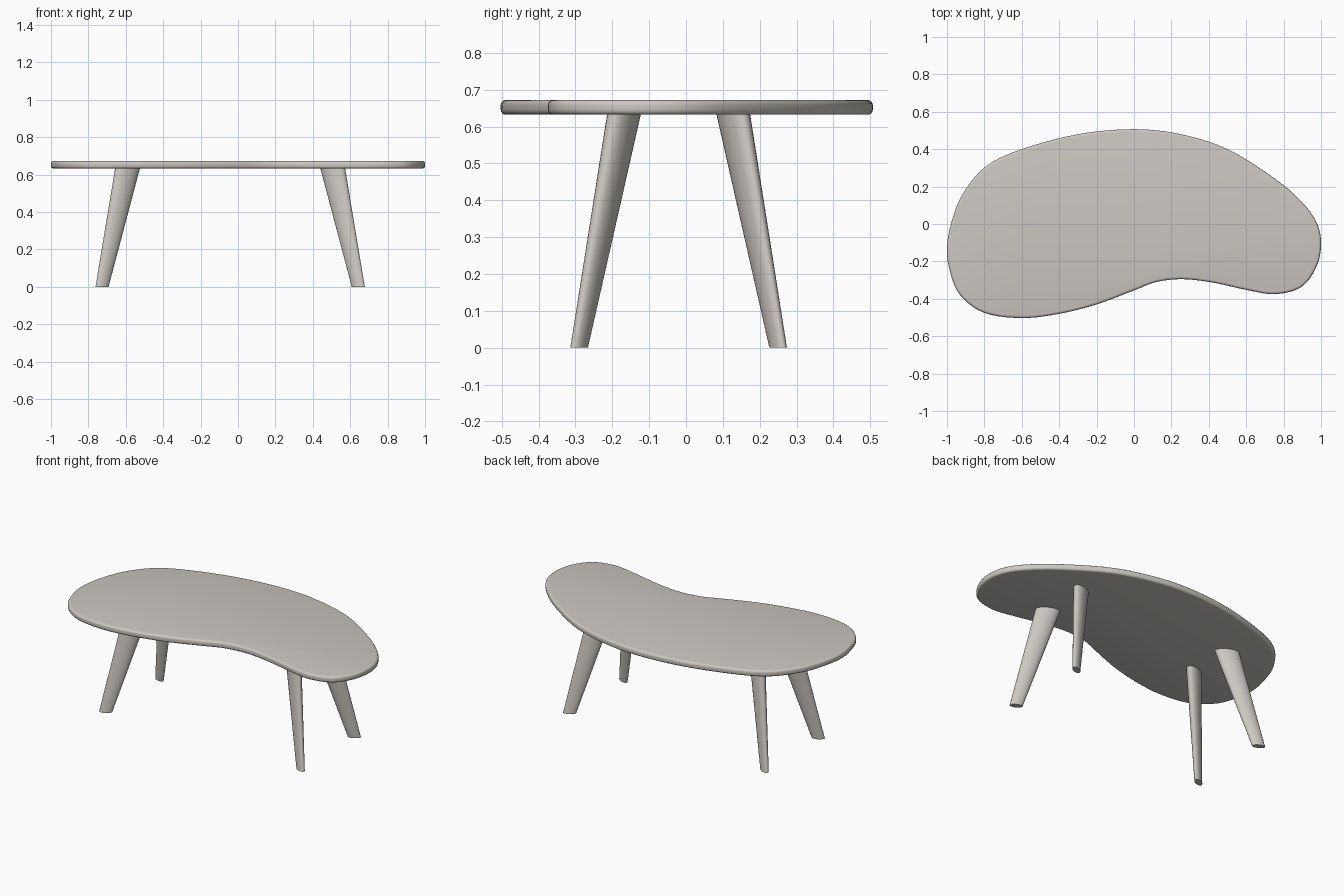
import bpy, bmesh, math
from mathutils import Vector

if "Cube" in bpy.data.objects:
    bpy.data.objects.remove(bpy.data.objects["Cube"])

mat = bpy.data.materials.new("warm grey")
mat.diffuse_color = (0.60, 0.57, 0.53, 1)
mat.use_nodes = True
mat.node_tree.nodes["Principled BSDF"].inputs["Base Color"].default_value = mat.diffuse_color


def loft(name, rings):
    """Join equal-length closed rings with quads and cap both ends."""
    bm = bmesh.new()
    vs = [[bm.verts.new(p) for p in ring] for ring in rings]
    n = len(rings[0])
    for lo, hi in zip(vs, vs[1:]):
        for i in range(n):
            bm.faces.new((lo[i], lo[(i + 1) % n], hi[(i + 1) % n], hi[i]))
    bm.faces.new(vs[0][::-1])
    bm.faces.new(vs[-1])
    bmesh.ops.recalc_face_normals(bm, faces=bm.faces)
    me = bpy.data.meshes.new(name)
    bm.to_mesh(me)
    bm.free()
    me.materials.append(mat)
    ob = bpy.data.objects.new(name, me)
    bpy.context.collection.objects.link(ob)
    bpy.ops.object.select_all(action='DESELECT')
    ob.select_set(True)
    bpy.context.view_layer.objects.active = ob
    bpy.ops.object.shade_smooth_by_angle(angle=math.radians(40))
    return ob


def smooth_loop(pts, steps):
    """Closed Catmull-Rom curve through the points."""
    out, n = [], len(pts)
    for i in range(n):
        a, b, c, d = (Vector(pts[(i + k) % n]) for k in (-1, 0, 1, 2))
        for s in range(steps):
            t = s / steps
            out.append(0.5 * (2 * b + (c - a) * t + (2 * a - 5 * b + 4 * c - d) * t * t
                              + (3 * b - a - 3 * c + d) * t ** 3))
    return out


# Kidney-shaped top with rounded rim
outline = smooth_loop([
    (-1.0, -0.12), (-0.985, -0.25), (-0.93, -0.38), (-0.80, -0.475), (-0.60, -0.503),
    (-0.40, -0.48), (-0.20, -0.43), (0.0, -0.355), (0.12, -0.31), (0.26, -0.295),
    (0.42, -0.313), (0.60, -0.352), (0.75, -0.375), (0.89, -0.34), (0.97, -0.24),
    (1.0, -0.12), (0.98, 0.0), (0.90, 0.115), (0.75, 0.245), (0.50, 0.40),
    (0.25, 0.48), (0.0, 0.507), (-0.30, 0.48), (-0.60, 0.40), (-0.79, 0.31),
    (-0.91, 0.17), (-0.97, 0.03)], 5)
n = len(outline)
normals = []
for i in range(n):
    t = (outline[(i + 1) % n] - outline[i - 1]).normalized()
    normals.append(Vector((t.y, -t.x)))

Z0, Z1, R = 0.632, 0.672, 0.014
rim = [(R * (1 - math.sin(a)), Z0 + R * (1 - math.cos(a)))
       for a in (k * math.pi / 8 for k in range(5))]
rim += [(d, Z0 + Z1 - z) for d, z in reversed(rim)]
loft("table_top", [[(*(p - m * d), z) for p, m in zip(outline, normals)] for d, z in rim])


# Splayed, tapered legs with an oval section turned towards the corners
def leg(name, sx, sy):
    th = math.radians(27)
    rings = []
    for z, x, y, a, b in ((0.0, 0.685, 0.27, 0.038, 0.0185),
                          (0.64, 0.547, 0.147, 0.0725, 0.036)):
        ring = []
        for k in range(32):
            u = a * math.cos(k * math.tau / 32)
            v = b * math.sin(k * math.tau / 32)
            px = x + u * math.cos(th) - v * math.sin(th)
            py = y + u * math.sin(th) + v * math.cos(th)
            ring.append((sx * px - 0.042, sy * py - 0.02, z))
        rings.append(ring)
    loft(name, rings)


for sy, depth in ((-1, "front"), (1, "back")):
    for sx, side in ((-1, "left"), (1, "right")):
        leg(f"{depth}_{side}_leg", sx, sy)
